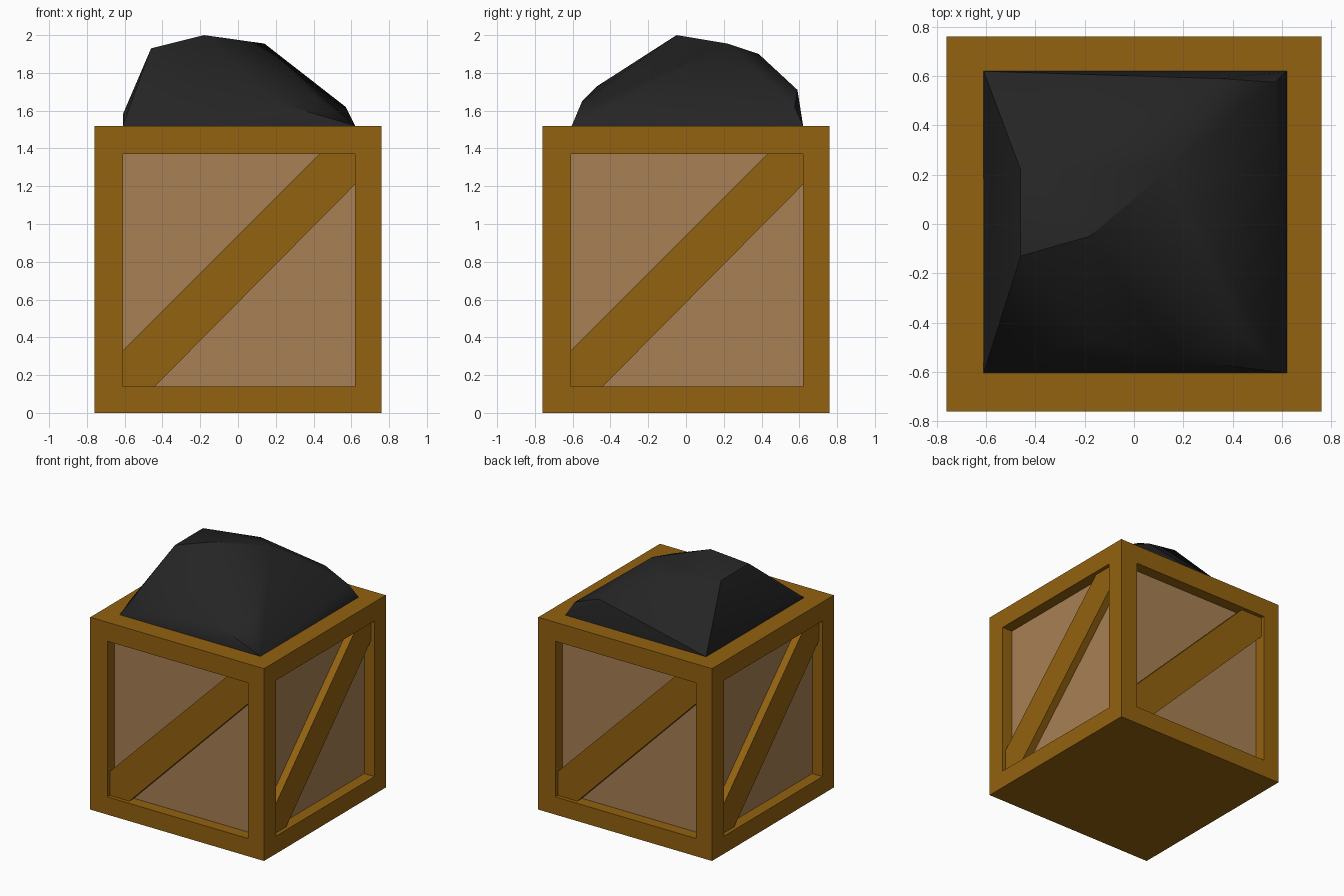
import bpy, bmesh, math
from mathutils import Vector, Matrix

if "Cube" in bpy.data.objects:
    bpy.data.objects.remove(bpy.data.objects["Cube"])

HALF, HEIGHT = 0.76, 1.52
FRAME, RECESS, BRACE_DEPTH = 0.145, 0.09, 0.03


def material(name, rgb):
    m = bpy.data.materials.new(name)
    m.diffuse_color = (*rgb, 1)
    m.use_nodes = True
    m.node_tree.nodes["Principled BSDF"].inputs["Base Color"].default_value = m.diffuse_color
    return m


def add_object(name, bm, *mats):
    bmesh.ops.recalc_face_normals(bm, faces=bm.faces)
    mesh = bpy.data.meshes.new(name)
    bm.to_mesh(mesh)
    bm.free()
    for m in mats:
        mesh.materials.append(m)
    obj = bpy.data.objects.new(name, mesh)
    bpy.context.collection.objects.link(obj)
    return obj


frame_wood = material("frame_wood", (0.29, 0.122, 0.005))
panel_wood = material("panel_wood", (0.39, 0.216, 0.089))
coal_black = material("coal_black", (0.018, 0.018, 0.018))

# Crate: a block whose four sides are inset and pushed in to leave panels
bm = bmesh.new()
bmesh.ops.create_cube(bm, size=1, matrix=Matrix.Translation((0, 0, HEIGHT / 2))
                      @ Matrix.Diagonal((2 * HALF, 2 * HALF, HEIGHT, 1)))
bm.normal_update()
sides = [f for f in bm.faces if abs(f.normal.z) < 0.5]
bmesh.ops.inset_individual(bm, faces=sides, thickness=FRAME, use_even_offset=True)
bm.normal_update()
up = Vector((0, 0, 1))
for f in sides:
    # openings sit slightly off centre
    bmesh.ops.translate(bm, verts=f.verts, vec=up.cross(f.normal) * 0.005 - up * 0.005)
for f in sides:
    inward = -f.normal * RECESS
    inner = bmesh.ops.extrude_discrete_faces(bm, faces=[f])["faces"][0]
    bmesh.ops.translate(bm, verts=inner.verts, vec=inward)
    inner.material_index = 1
add_object("crate", bm, frame_wood, panel_wood)

# Diagonal braces: one profile, turned onto each side
profile = [(-0.61, 0.14), (-0.44, 0.14), (0.62, 1.21),
           (0.62, 1.37), (0.43, 1.37), (-0.61, 0.33)]
for i, side in enumerate(("front", "right", "back", "left")):
    bm = bmesh.new()
    face = bm.faces.new([bm.verts.new((x, -HALF + BRACE_DEPTH, z)) for x, z in profile])
    ext = bmesh.ops.extrude_face_region(bm, geom=[face], use_keep_orig=True)["geom"]
    bmesh.ops.translate(bm, vec=(0, RECESS - BRACE_DEPTH, 0),
                        verts=[v for v in ext if isinstance(v, bmesh.types.BMVert)])
    brace = add_object(side + "_brace", bm, frame_wood)
    brace.rotation_euler.z = i * math.pi / 2

# Coal heap: faceted lump wrapped around a few key points
points = [
    (-0.61, -0.605, 1.5), (0.62, -0.605, 1.5), (0.62, 0.62, 1.5), (-0.61, 0.62, 1.5),
    (-0.61, -0.605, 1.52), (0.62, -0.605, 1.52), (0.62, 0.62, 1.52), (-0.61, 0.62, 1.52),
    (-0.61, -0.49, 1.58), (-0.46, -0.13, 1.93), (-0.46, 0.22, 1.93),
    (-0.18, -0.05, 2.0), (0.14, 0.22, 1.955), (-0.07, 0.385, 1.9),
    (0.35, 0.59, 1.71), (0.57, 0.575, 1.62),
    (-0.17, -0.47, 1.73), (0.18, -0.55, 1.65), (0.42, -0.43, 1.66),
]
bm = bmesh.new()
verts = [bm.verts.new(p) for p in points]
hull = bmesh.ops.convex_hull(bm, input=verts)
bmesh.ops.delete(bm, geom=list({v for v in hull["geom_interior"]
                                if isinstance(v, bmesh.types.BMVert)}), context="VERTS")
coal = add_object("coal_heap", bm, coal_black)
bpy.context.view_layer.objects.active = coal
coal.select_set(True)
bpy.ops.object.shade_smooth_by_angle(angle=math.radians(30))
